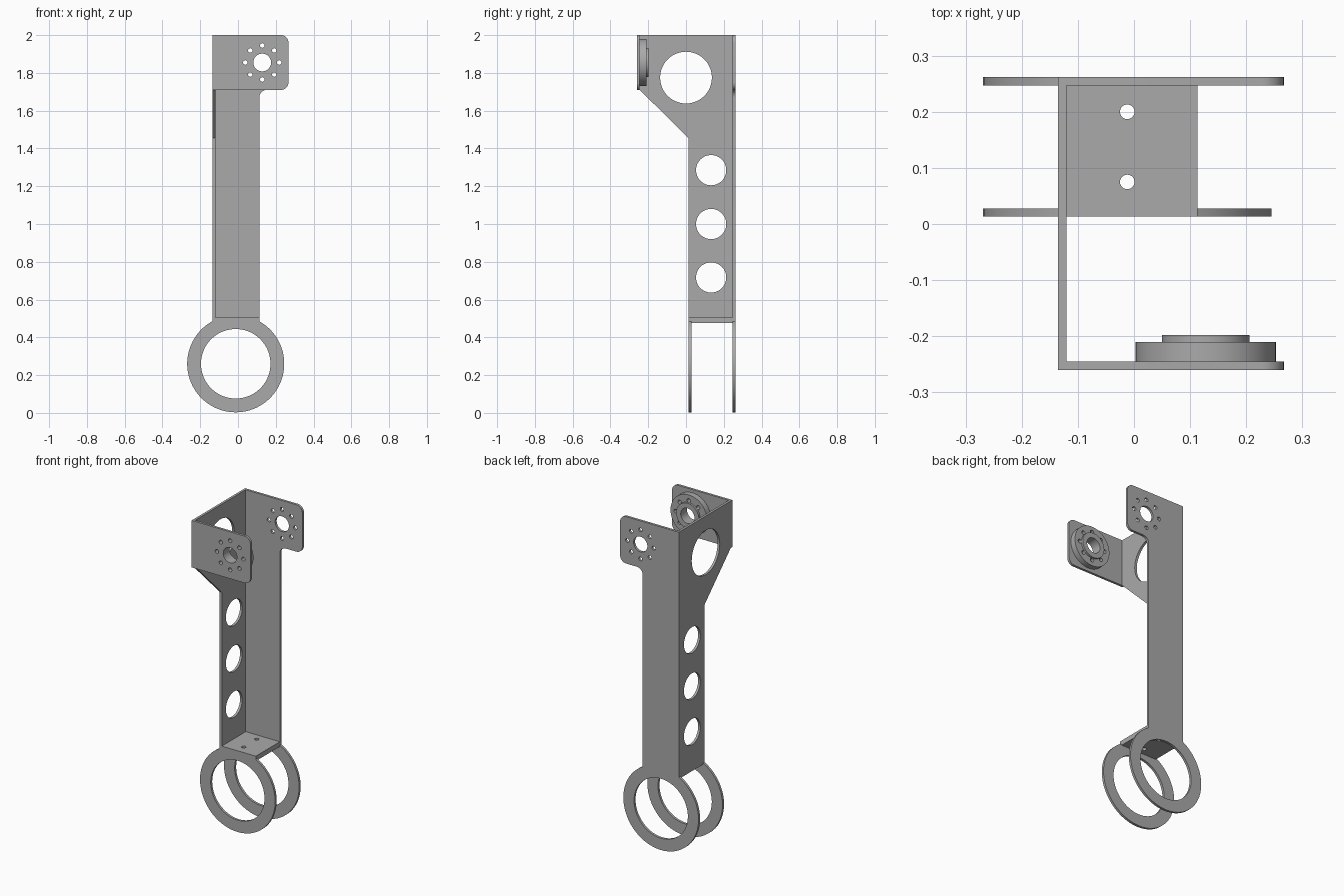
import bpy, bmesh
from math import sin, cos, radians, pi

cube = bpy.data.objects.get("Cube")
if cube:
    bpy.data.objects.remove(cube)

metal = bpy.data.materials.new("grey metal")
metal.use_nodes = True
GREY = (0.4, 0.4, 0.4, 1)
metal.diffuse_color = GREY
metal.node_tree.nodes["Principled BSDF"].inputs["Base Color"].default_value = GREY


def arc(cx, cy, r, a0, a1, n=8):
    angles = [radians(a0 + (a1 - a0) * i / n) for i in range(n + 1)]
    return [(cx + r * cos(a), cy + r * sin(a)) for a in angles]


def circle(cx, cy, r, n=48):
    return arc(cx, cy, r, 0, 360, n)[:-1]


def plate(name, axis, lo, hi, outline, holes=()):
    """Extrude a flat outline with holes from lo to hi along an axis."""
    curve = bpy.data.curves.new(name, 'CURVE')
    curve.dimensions = '2D'
    curve.fill_mode = 'BOTH'
    curve.extrude = (hi - lo) / 2
    for loop in [outline, *holes]:
        spline = curve.splines.new('POLY')
        spline.points.add(len(loop) - 1)
        for point, (u, v) in zip(spline.points, loop):
            point.co = (u, v, 0, 1)
        spline.use_cyclic_u = True
    helper = bpy.data.objects.new(name + "_profile", curve)
    bpy.context.collection.objects.link(helper)
    bpy.context.view_layer.update()
    deps = bpy.context.evaluated_depsgraph_get()
    mesh = bpy.data.meshes.new_from_object(helper.evaluated_get(deps))
    bpy.data.objects.remove(helper)
    mid = (lo + hi) / 2
    for vert in mesh.vertices:
        u, v, w = vert.co
        w += mid
        vert.co = {'x': (w, u, v), 'y': (u, w, v), 'z': (u, v, w)}[axis]
    bm = bmesh.new()
    bm.from_mesh(mesh)
    bmesh.ops.remove_doubles(bm, verts=bm.verts, dist=1e-5)
    bmesh.ops.recalc_face_normals(bm, faces=bm.faces)
    bm.to_mesh(mesh)
    bm.free()
    mesh.materials.clear()
    mesh.materials.append(metal)
    obj = bpy.data.objects.new(name, mesh)
    bpy.context.collection.objects.link(obj)
    bpy.ops.object.select_all(action='DESELECT')
    obj.select_set(True)
    bpy.context.view_layer.objects.active = obj
    bpy.ops.object.shade_smooth_by_angle(angle=radians(30))
    return obj


# Shared dimensions
LEFT, INNER, RIGHT, TIP = -0.135, -0.12, 0.113, 0.267
FRONT, BACK, T = -0.26, 0.262, 0.015
SHELF_FRONT, SHELF_TOP, SHELF_BOTTOM = 0.013, 0.505, 0.475
TOP, EAR_BOTTOM, ROUND = 2.0, 1.71, 0.04
RING_X, RING_Z = -0.012, 0.26
HUB_X, HUB_Z = 0.128, 1.855

# Bolt pattern shared by both ears and the hub
bolts = [circle(HUB_X + 0.09 * cos(i * pi / 4), HUB_Z + 0.09 * sin(i * pi / 4), 0.012, 16)
         for i in range(8)]
hub_holes = [circle(HUB_X, HUB_Z, 0.047)] + bolts

ring_arc = arc(RING_X, RING_Z, 0.257, 118.7, 421, 72)
ring_hole = circle(RING_X, RING_Z, 0.184, 72)
ear_tip = (arc(TIP - ROUND, EAR_BOTTOM + ROUND, ROUND, -90, 0)
           + arc(TIP - ROUND, TOP - ROUND, ROUND, 0, 90))

# Back plate: ring, long web and upper ear in one sheet
web_fillet = arc(RIGHT + ROUND, EAR_BOTTOM - ROUND, ROUND, 180, 90)
plate("back_plate", 'y', BACK - T, BACK,
      ring_arc + web_fillet + ear_tip + [(LEFT, TOP)], [ring_hole] + hub_holes)

# Front ring hanging from the shelf
plate("front_ring", 'y', SHELF_FRONT, SHELF_FRONT + T,
      ring_arc + [(RIGHT, SHELF_TOP), (LEFT, SHELF_TOP)], [ring_hole])

# Side plate with lightening holes
side = [(BACK - T, SHELF_BOTTOM), (BACK - T, TOP), (FRONT + T, TOP), (FRONT + T, EAR_BOTTOM),
        (SHELF_FRONT, 1.455), (SHELF_FRONT, SHELF_TOP),
        (SHELF_FRONT + T, SHELF_TOP), (SHELF_FRONT + T, SHELF_BOTTOM)]
plate("side_plate", 'x', LEFT, INNER, side,
      [circle(0, 1.775, 0.137)] + [circle(0.133, z, 0.08) for z in (0.717, 1.0, 1.285)])

# Shelf joining the two rings
y0, y1 = SHELF_FRONT + T, BACK - T
plate("shelf", 'z', SHELF_BOTTOM, SHELF_TOP,
      [(INNER, y0), (RIGHT, y0), (RIGHT, y1), (INNER, y1)],
      [circle(RING_X, y, 0.013, 24) for y in (0.075, 0.2)])

# Front ear
plate("front_ear", 'y', FRONT, FRONT + T,
      [(LEFT, EAR_BOTTOM)] + ear_tip + [(LEFT, TOP)], hub_holes)

# Hub: wide disc and raised boss behind the front ear
plate("hub_disc", 'y', FRONT + T, -0.21, circle(HUB_X, HUB_Z, 0.125, 64), hub_holes)
plate("hub_boss", 'y', -0.21, -0.198, circle(HUB_X, HUB_Z, 0.078, 64), hub_holes[:1])
